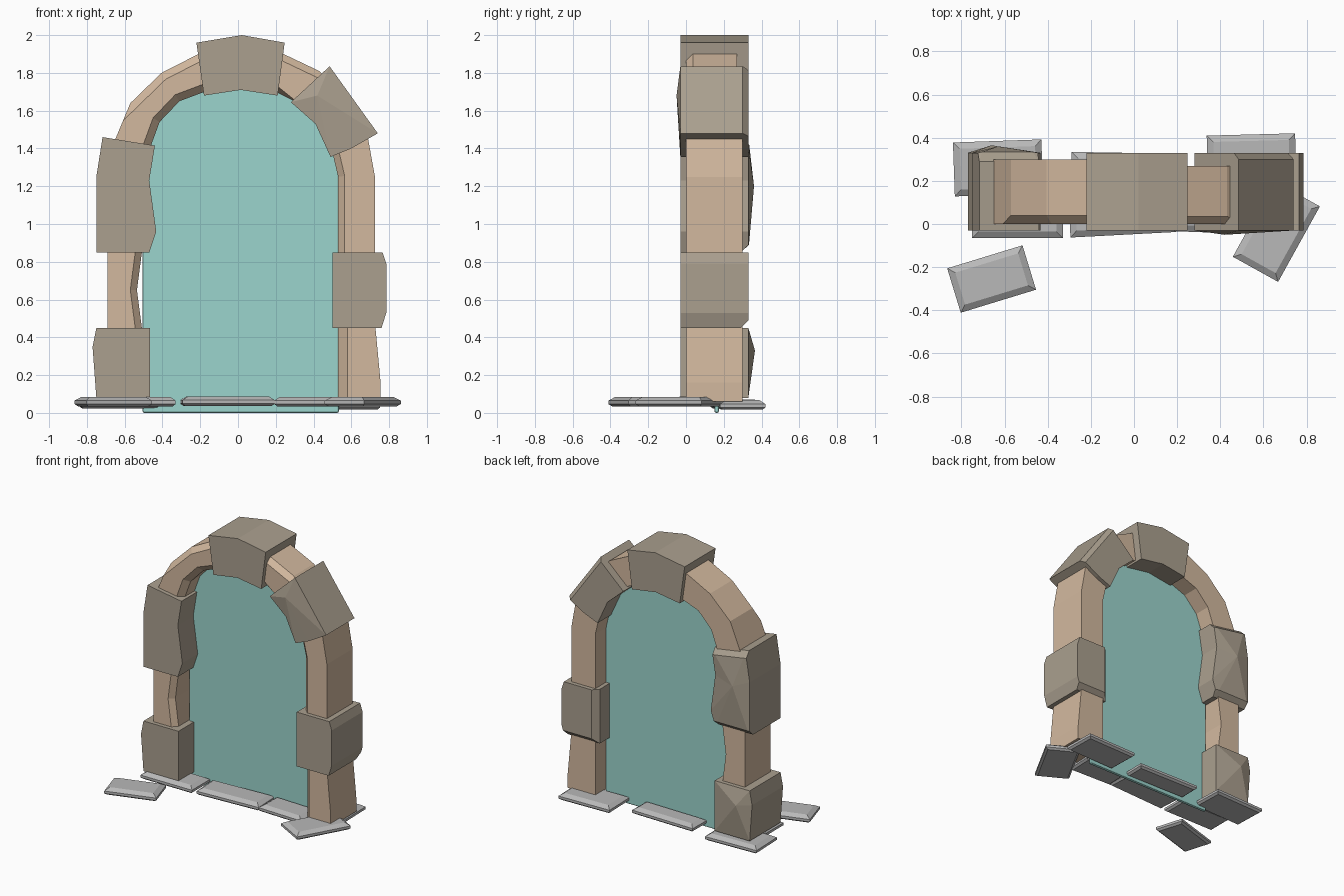
import bpy, bmesh, math
from mathutils import Vector

if "Cube" in bpy.data.objects:
    bpy.data.objects.remove(bpy.data.objects["Cube"])


def material(name, rgb):
    m = bpy.data.materials.new(name)
    m.diffuse_color = (*rgb, 1)
    m.use_nodes = True
    m.node_tree.nodes["Principled BSDF"].inputs["Base Color"].default_value = m.diffuse_color
    return m


STONE = material("brown_grey_stone", (0.405, 0.35, 0.275))
TAN = material("tan_stone", (0.65, 0.485, 0.345))
GREY = material("paving_grey", (0.48, 0.48, 0.48))
TEAL = material("portal_teal", (0.33, 0.66, 0.61))


def finish(bm, name, mat):
    bmesh.ops.recalc_face_normals(bm, faces=bm.faces)
    me = bpy.data.meshes.new(name)
    bm.to_mesh(me)
    bm.free()
    me.materials.append(mat)
    ob = bpy.data.objects.new(name, me)
    bpy.context.collection.objects.link(ob)
    return ob


def block(name, outline, mat, y0=-0.03, y1=0.33, front=(), back=(), width=0.05,
          front_peak=None, back_peak=None):
    """Extrude an x-z outline in y. front/back list the outline edges to chamfer;
    a peak (x, y, z) turns that end into a faceted bulge."""
    bm = bmesh.new()
    n = len(outline)
    f = [bm.verts.new((x, y0, z)) for x, z in outline]
    b = [bm.verts.new((x, y1, z)) for x, z in outline]
    for ring, peak in ((f, front_peak), (b, back_peak)):
        if peak:
            p = bm.verts.new(peak)
            for i in range(n):
                bm.faces.new((ring[i], ring[(i + 1) % n], p))
        else:
            bm.faces.new(ring)
    for i in range(n):
        j = (i + 1) % n
        bm.faces.new((f[i], f[j], b[j], b[i]))
    edges = [bm.edges.get((r[i], r[(i + 1) % n]))
             for r, ids in ((f, front), (b, back)) for i in ids]
    bmesh.ops.recalc_face_normals(bm, faces=bm.faces)
    if edges:
        bmesh.ops.bevel(bm, geom=edges, offset=width, segments=1, profile=0.5,
                        affect='EDGES', clamp_overlap=True)
    return finish(bm, name, mat)


def paver(name, cx, cy, z, length, depth, angle):
    """Flat slab with a sloped rim, turned about z."""
    bm = bmesh.new()
    a = math.radians(angle)
    rings = []
    for dz, inset in ((0, 0.015), (0.012, 0), (0.03, 0), (0.05, 0.03)):
        ring = []
        for sx, sy in ((-1, -1), (1, -1), (1, 1), (-1, 1)):
            x, y = sx * (length / 2 - inset), sy * (depth / 2 - inset)
            ring.append(bm.verts.new((cx + x * math.cos(a) - y * math.sin(a),
                                      cy + x * math.sin(a) + y * math.cos(a), z + dz)))
        rings.append(ring)
    bm.faces.new(rings[0])
    bm.faces.new(rings[-1])
    for lo, hi in zip(rings, rings[1:]):
        for i in range(4):
            j = (i + 1) % 4
            bm.faces.new((lo[i], lo[j], hi[j], hi[i]))
    finish(bm, name, GREY)


# Large grey-brown stones
block("keystone", [(-0.18, 1.68), (0.015, 1.71), (0.21, 1.68), (0.247, 1.96),
                   (0.02, 2.0), (-0.22, 1.96)], STONE)
block("right_shoulder_stone", [(0.28, 1.645), (0.41, 1.53), (0.49, 1.355),
                               (0.60, 1.40), (0.74, 1.48), (0.485, 1.835)], STONE,
      front_peak=(0.42, -0.05, 1.68), back=(4,), width=0.03)
block("left_upper_stone", [(-0.75, 0.85), (-0.47, 0.85), (-0.433, 0.96), (-0.47, 1.23),
                           (-0.44, 1.415), (-0.717, 1.46), (-0.75, 1.25)], STONE,
      back=(0, 4), width=0.04, back_peak=(-0.63, 0.36, 1.2))
block("left_base_stone", [(-0.75, 0.08), (-0.465, 0.08), (-0.465, 0.45), (-0.75, 0.45),
                          (-0.77, 0.35)], STONE, back_peak=(-0.66, 0.365, 0.33))
block("right_middle_stone", [(0.5, 0.45), (0.76, 0.45), (0.785, 0.53), (0.785, 0.79),
                             (0.765, 0.85), (0.5, 0.85)], STONE,
      back=(0, 5), width=0.04)

# Tan stones between them
block("left_column", [(-0.69, 0.42), (-0.505, 0.42), (-0.535, 0.65), (-0.505, 0.88),
                      (-0.69, 0.88)], TAN, 0, 0.3, front=(1, 2), width=0.035)
block("right_lower_column", [(0.53, 0.06), (0.755, 0.06), (0.755, 0.16), (0.725, 0.48),
                             (0.53, 0.48)], TAN, 0, 0.3, front=(4,), width=0.05)
block("right_upper_column", [(0.53, 0.82), (0.725, 0.82), (0.725, 1.25), (0.68, 1.5),
                             (0.49, 1.42), (0.53, 1.25)], TAN, 0, 0.3,
      front=(4, 5), width=0.035)
block("left_arch", [(-0.67, 1.40), (-0.47, 1.39), (-0.415, 1.54), (-0.31, 1.65),
                    (-0.15, 1.71), (-0.17, 1.92), (-0.405, 1.80), (-0.57, 1.64)],
      TAN, 0, 0.3, front=(1, 2, 3, 5, 6), width=0.04)
block("right_arch", [(0.18, 1.71), (0.32, 1.64), (0.42, 1.55), (0.55, 1.70),
                     (0.43, 1.81), (0.22, 1.91)], TAN, 0, 0.27,
      front=(0, 4), width=0.04)

# Portal sheet filling the opening
portal = block("portal_sheet", [(-0.505, 0), (0.535, 0), (0.535, 1.3), (0.5, 1.45),
                                (0.42, 1.57), (0.31, 1.66), (0.17, 1.72), (-0.15, 1.72),
                                (-0.3, 1.67), (-0.41, 1.57), (-0.475, 1.43),
                                (-0.505, 1.28)], TEAL, 0.15, 0.175)
bev = portal.modifiers.new("soft_edge", 'BEVEL')
bev.width = 0.01
bev.segments = 2

# Paving slabs: front row, back row and loose ones
paver("front_left_paver", -0.54, 0.04, 0.035, 0.42, 0.21, 0)
paver("front_middle_paver", -0.055, 0.05, 0.037, 0.49, 0.2, 3)
paver("front_right_paver", 0.37, 0.06, 0.035, 0.35, 0.2, -2)
paver("back_left_paver", -0.63, 0.26, 0.022, 0.41, 0.25, 2)
paver("back_middle_paver", -0.04, 0.25, 0.02, 0.5, 0.16, -1)
paver("back_right_paver", 0.545, 0.295, 0.017, 0.41, 0.24, 1.5)
paver("loose_left_paver", -0.66, -0.255, 0.035, 0.365, 0.215, 17)
paver("loose_right_paver", 0.66, -0.035, 0.035, 0.40, 0.24, 61)
